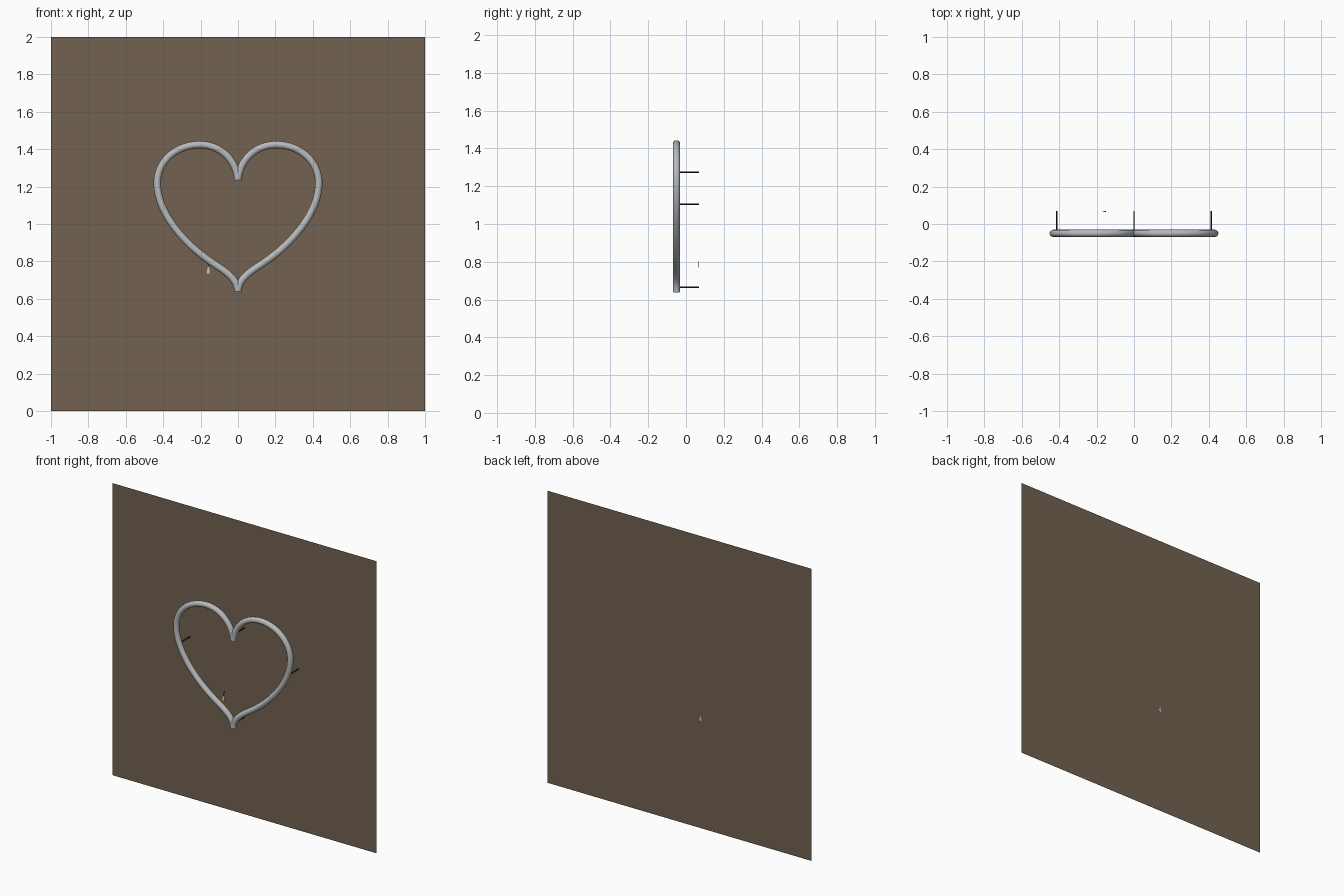
import bpy, bmesh, math
from mathutils import Vector
from mathutils.geometry import interpolate_bezier

if "Cube" in bpy.data.objects:
    bpy.data.objects.remove(bpy.data.objects["Cube"])


def material(name, rgb):
    m = bpy.data.materials.new(name)
    m.diffuse_color = (*rgb, 1)
    m.use_nodes = True
    m.node_tree.nodes["Principled BSDF"].inputs["Base Color"].default_value = m.diffuse_color
    return m


BROWN = material("wall_brown", (0.17, 0.122, 0.083))
GREY = material("tube_grey", (0.48, 0.49, 0.50))
DARK = material("dark_metal", (0.02, 0.02, 0.02))
PALE = material("pale_grey", (0.62, 0.60, 0.57))


def mesh_object(name, bm, mat):
    me = bpy.data.meshes.new(name)
    bm.to_mesh(me)
    bm.free()
    ob = bpy.data.objects.new(name, me)
    bpy.context.collection.objects.link(ob)
    me.materials.append(mat)
    return ob


def tube(name, path, r, sides, mat):
    """Sweep a circle along a path of points, capped at both ends."""
    cu = bpy.data.curves.new(name, 'CURVE')
    cu.dimensions = '3D'
    cu.bevel_depth = r
    cu.bevel_resolution = sides // 4
    cu.use_fill_caps = True
    sp = cu.splines.new('POLY')
    sp.points.add(len(path) - 1)
    for p, co in zip(sp.points, path):
        p.co = (*co, 1)
    sp.use_smooth = True
    ob = bpy.data.objects.new(name, cu)
    bpy.context.collection.objects.link(ob)
    cu.materials.append(mat)
    bpy.ops.object.select_all(action='DESELECT')
    bpy.context.view_layer.objects.active = ob
    ob.select_set(True)
    bpy.ops.object.convert(target='MESH')
    bpy.ops.object.shade_smooth_by_angle(angle=math.radians(40))


# wall panel: a single sheet
WALL_Y = 0.069
bm = bmesh.new()
bm.faces.new([bm.verts.new((x, WALL_Y, z)) for x, z in ((-1, 0), (1, 0), (1, 2), (-1, 2))])
mesh_object("wall_panel", bm, BROWN)

# heart tube: one half as bezier segments (x, z), mirrored
SEGMENTS = [
    ((0, 1.235), (0.01, 1.345), (0.095, 1.424), (0.205, 1.424)),
    ((0.205, 1.424), (0.33, 1.424), (0.432, 1.335), (0.432, 1.22)),
    ((0.432, 1.22), (0.432, 1.06), (0.29, 0.90), (0.155, 0.805)),
    ((0.155, 0.805), (0.075, 0.75), (0.005, 0.715), (0, 0.64)),
]
for side, s in (("left", -1), ("right", 1)):
    path = []
    for seg in SEGMENTS:
        pts = interpolate_bezier(*[Vector((s * x, -0.05, z)) for x, z in seg], 20)
        path += pts if not path else pts[1:]
    tube(f"heart_tube_{side}", path, 0.0195, 16, GREY)

# standoff pins joining the heart to the wall
for i, (x, z) in enumerate(((-0.412, 1.105), (0.412, 1.105), (0, 1.275), (0, 0.665))):
    tube(f"standoff_pin_{i + 1}", [(x, -0.05, z), (x, WALL_Y, z)], 0.004, 8, DARK)

# small cable tab showing through the wall under the left side
bm = bmesh.new()
pts = ((-0.168, 0.735), (-0.152, 0.735), (-0.154, 0.765), (-0.160, 0.775))
front = [bm.verts.new((x, WALL_Y - 0.001, z)) for x, z in pts]
back = [bm.verts.new((x, WALL_Y + 0.001, z)) for x, z in pts]
bm.faces.new(front)
bm.faces.new(back[::-1])
for i in range(4):
    j = (i + 1) % 4
    bm.faces.new((front[j], front[i], back[i], back[j]))
mesh_object("cable_tab", bm, PALE)
tube("cable", [(-0.157, WALL_Y - 0.002, 0.77), (-0.152, WALL_Y - 0.002, 0.80)], 0.002, 8, DARK)
